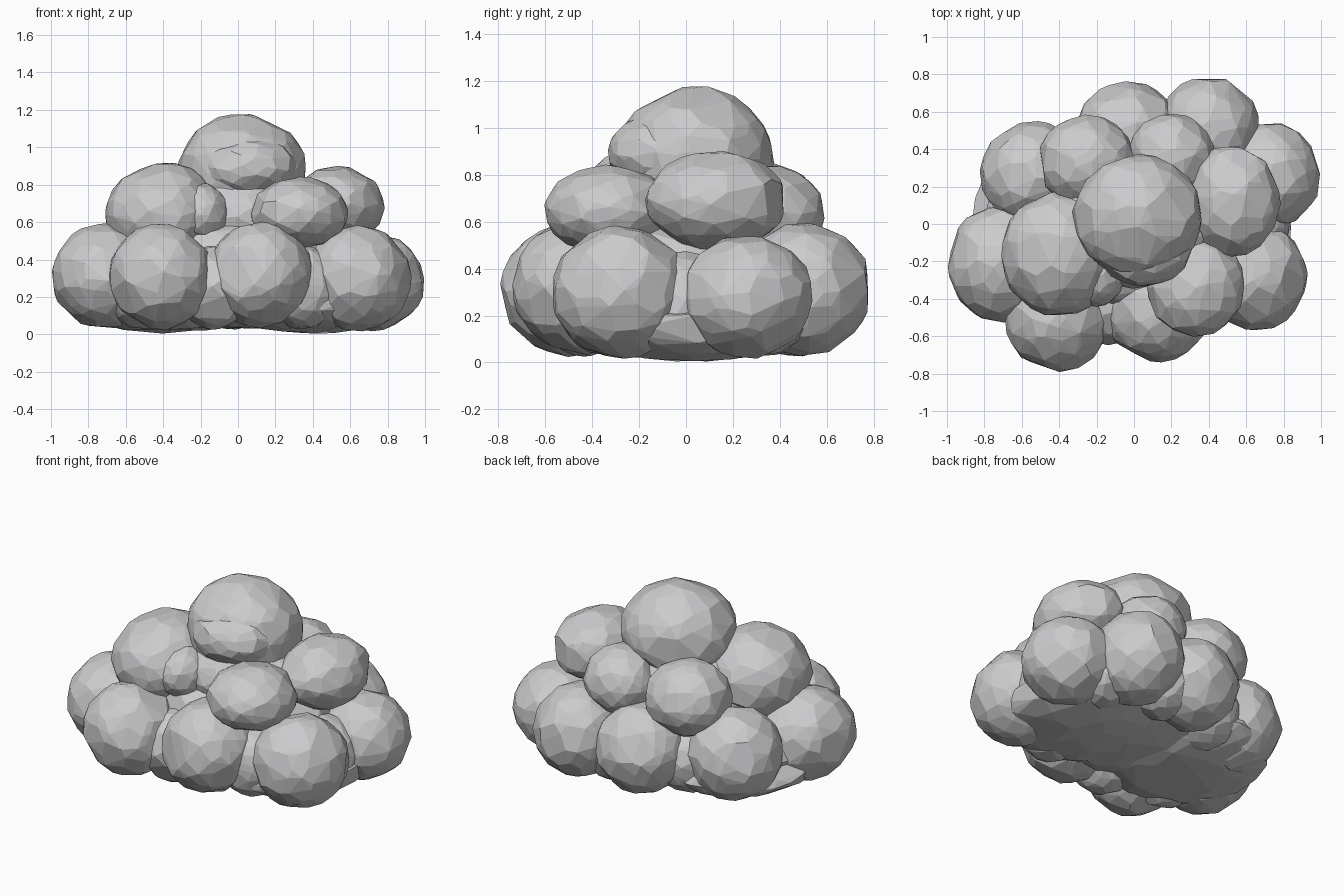
import bpy
import bmesh
import random
from mathutils import Vector

random.seed(7)

cube = bpy.data.objects.get("Cube")
if cube:
    bpy.data.objects.remove(cube, do_unlink=True)

# One pale grey for the whole cloud
grey = bpy.data.materials.new("pale_grey")
grey.use_nodes = True
colour = (0.6, 0.6, 0.61, 1)
grey.diffuse_color = colour
shader = next(n for n in grey.node_tree.nodes if n.type == "BSDF_PRINCIPLED")
shader.inputs["Base Color"].default_value = colour
shader.inputs["Roughness"].default_value = 0.9


def puff(name, centre, radii):
    """Irregular faceted ball: a jittered icosphere wrapped in a convex hull."""
    bm = bmesh.new()
    bmesh.ops.create_icosphere(bm, subdivisions=3, radius=1)
    points = [v.co.copy() for v in bm.verts]
    bm.clear()
    for p in random.sample(points, 130):
        jitter = Vector([random.uniform(-0.1, 0.1) for _ in range(3)])
        p = (p + jitter).normalized() * random.uniform(0.99, 1.03)
        co = Vector([c + r * a for c, r, a in zip(centre, radii, p)])
        co.z = max(co.z, 0.0)
        bm.verts.new(co)
    hull = bmesh.ops.convex_hull(bm, input=bm.verts)
    loose = {g for g in hull["geom_interior"] + hull["geom_unused"]
             if isinstance(g, bmesh.types.BMVert)}
    bmesh.ops.delete(bm, geom=list(loose), context="VERTS")
    # Merge almost coplanar triangles into larger facets
    bmesh.ops.dissolve_limit(bm, angle_limit=0.1, verts=bm.verts, edges=bm.edges)
    bmesh.ops.recalc_face_normals(bm, faces=bm.faces)
    mesh = bpy.data.meshes.new(name)
    bm.to_mesh(mesh)
    bm.free()
    mesh.materials.append(grey)
    obj = bpy.data.objects.new(name, mesh)
    bpy.context.collection.objects.link(obj)


# Lower ring of puffs, in order around the cloud
ring = [
    ("right", (-0.71, -0.21, 0.31), (0.285, 0.31, 0.28)),
    ("front_right", (-0.41, -0.50, 0.31), (0.28, 0.285, 0.28)),
    ("front", (0.12, -0.45, 0.32), (0.28, 0.29, 0.28)),
    ("front_left", (0.64, -0.28, 0.30), (0.285, 0.29, 0.28)),
    ("left", (0.72, 0.26, 0.28), (0.275, 0.28, 0.26)),
    ("back_left", (0.40, 0.50, 0.31), (0.27, 0.29, 0.28)),
    ("back", (-0.03, 0.48, 0.30), (0.28, 0.28, 0.27)),
    ("back_right", (-0.53, 0.26, 0.31), (0.29, 0.285, 0.28)),
]
for i, (label, centre, radii) in enumerate(ring):
    puff("lower_" + label + "_puff", centre, radii)
    # Small puff filling the seam to the next one
    seam = (Vector(centre) + Vector(ring[i - 1][1])) * 0.5 * 0.91
    puff("lower_" + label + "_seam", (seam.x, seam.y, 0.25), (0.21, 0.21, 0.22))

# Middle tier
puff("middle_right_puff", (-0.40, -0.16, 0.64), (0.31, 0.33, 0.28))
puff("middle_inner_puff", (-0.20, -0.27, 0.65), (0.15, 0.17, 0.16))
puff("middle_front_puff", (0.33, -0.33, 0.65), (0.26, 0.27, 0.19))
puff("middle_left_puff", (0.53, 0.13, 0.69), (0.25, 0.30, 0.21))
puff("middle_back_left_puff", (0.20, 0.35, 0.63), (0.23, 0.24, 0.21))
puff("middle_back_right_puff", (-0.25, 0.33, 0.62), (0.26, 0.25, 0.23))

# Crown with a smaller puff against its front
puff("top_puff", (0.02, 0.04, 0.87), (0.345, 0.33, 0.305))
puff("crown_front_puff", (0.05, -0.09, 0.89), (0.27, 0.24, 0.18))

# Flattened underside and core filling the gaps
for side, label in ((-1, "right"), (1, "left")):
    puff(label + "_base", (side * 0.38, 0, 0.16), (0.48, 0.50, 0.155))
puff("lower_core", (0, 0, 0.25), (0.80, 0.56, 0.22))
puff("middle_core", (0, 0, 0.42), (0.60, 0.46, 0.24))
puff("upper_core", (0.02, 0.02, 0.63), (0.42, 0.36, 0.25))
